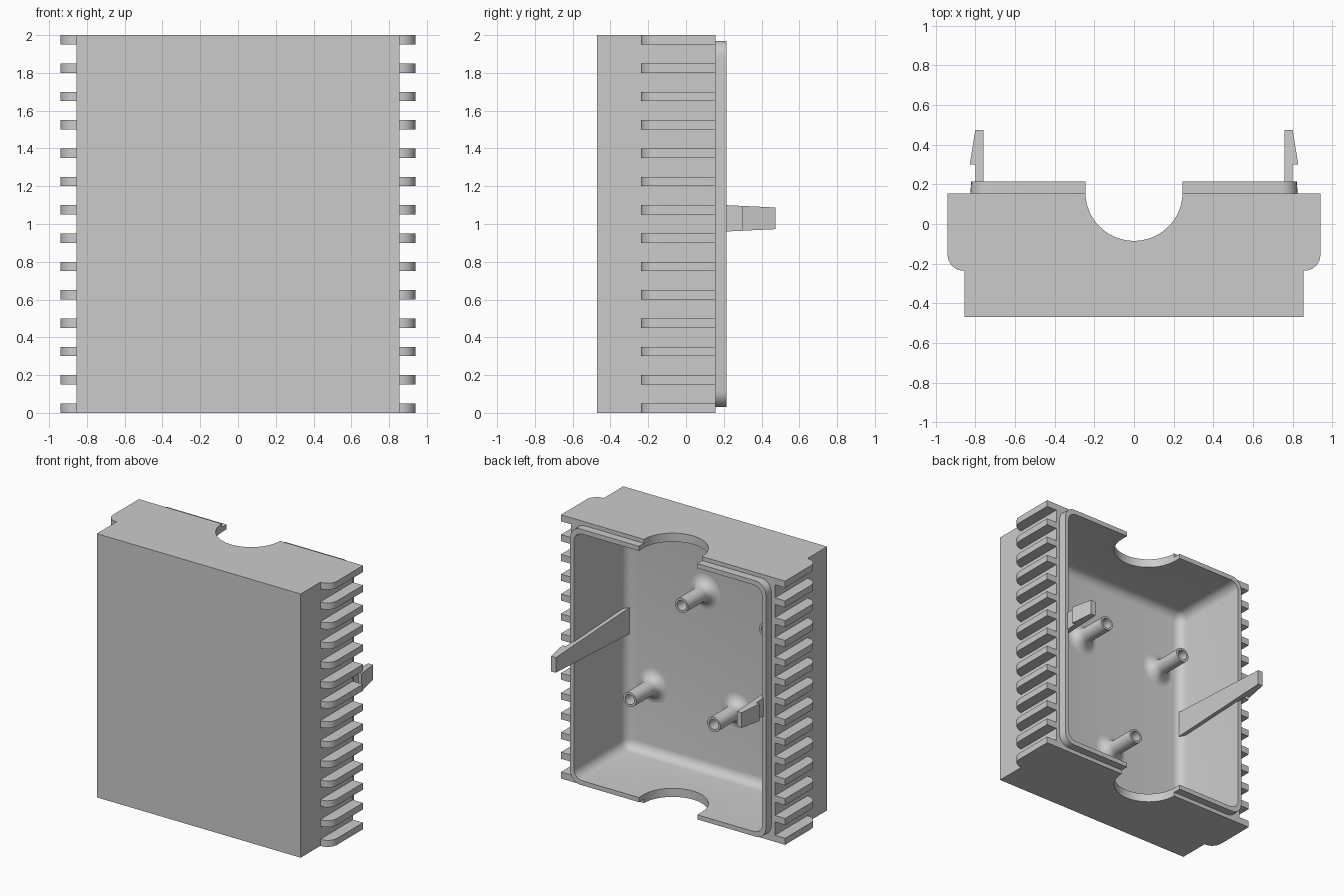
import bpy, bmesh
from math import sin, cos, pi, radians
from mathutils import Matrix, Vector

cube = bpy.data.objects.get("Cube")
if cube:
    bpy.data.objects.remove(cube, do_unlink=True)

grey = bpy.data.materials.new("light_grey_plastic")
grey.use_nodes = True
grey.diffuse_color = (0.6, 0.6, 0.6, 1)
grey.node_tree.nodes["Principled BSDF"].inputs["Base Color"].default_value = (0.6, 0.6, 0.6, 1)

FLOOR, RIM, LIP_TOP, FRONT = -0.42, 0.155, 0.215, -0.47


def finish(name, bm):
    bmesh.ops.recalc_face_normals(bm, faces=bm.faces[:])
    mesh = bpy.data.meshes.new(name)
    bm.to_mesh(mesh)
    bm.free()
    mesh.materials.append(grey)
    ob = bpy.data.objects.new(name, mesh)
    bpy.context.collection.objects.link(ob)
    return ob


def smooth(ob):
    bpy.ops.object.select_all(action="DESELECT")
    ob.select_set(True)
    bpy.context.view_layer.objects.active = ob
    bpy.ops.object.shade_smooth_by_angle(angle=radians(32))


def prism(points, lo, hi):
    """Extrude an xy outline from z = lo to z = hi."""
    bm = bmesh.new()
    face = bm.faces.new([bm.verts.new((x, y, lo)) for x, y in points])
    out = bmesh.ops.extrude_face_region(bm, geom=[face])
    verts = [g for g in out["geom"] if isinstance(g, bmesh.types.BMVert)]
    bmesh.ops.translate(bm, verts=verts, vec=(0, 0, hi - lo))
    return bm


def arc(cx, cy, r, start, end, n):
    angles = [radians(start + (end - start) * i / n) for i in range(n + 1)]
    return [(cx + r * cos(a), cy + r * sin(a)) for a in angles]


def block(half_x, y0, y1, z0, z1, radius=0, round_floor=False):
    """Box with optionally rounded corners along y and a rounded low-y face."""
    bm = bmesh.new()
    bmesh.ops.create_cube(bm, size=1)
    bmesh.ops.scale(bm, verts=bm.verts, vec=(2 * half_x, y1 - y0, z1 - z0))
    bmesh.ops.translate(bm, verts=bm.verts, vec=(0, (y0 + y1) / 2, (z0 + z1) / 2))
    if radius:
        mid = (y0 + y1) / 2
        edges = []
        for e in bm.edges:
            a, b = (v.co.y for v in e.verts)
            if abs(a - b) > 0.01 or (round_floor and a < mid and b < mid):
                edges.append(e)
        bmesh.ops.bevel(bm, geom=edges, offset=radius, segments=6, profile=0.5, affect="EDGES")
    return bm


# Cutters: the inner cavity and the round notch through both end walls
cavity = finish("cavity_cutter", block(0.79, FLOOR, 0.4, 0.065, 1.935, 0.07, True))
notch_outline = arc(0, 0.16, 0.245, 180, 360, 40) + [(0.245, 0.4), (-0.245, 0.4)]
notch = finish("notch_cutter", prism(notch_outline, -0.1, 2.1))


def hollow(ob):
    bpy.context.view_layer.objects.active = ob
    for cutter in (cavity, notch):
        mod = ob.modifiers.new("cut", "BOOLEAN")
        mod.operation, mod.solver, mod.object = "DIFFERENCE", "EXACT", cutter
        bpy.ops.object.modifier_apply(modifier=mod.name)
    smooth(ob)


# Case shell and the raised lip around its opening
hollow(finish("case_shell", block(0.855, FRONT, RIM, 0, 2)))
lip_bm = block(0.825, RIM, LIP_TOP, 0.03, 1.97, 0.085)
for v in lip_bm.verts:
    if v.co.y > RIM + 0.01:
        v.co.x *= 0.995
hollow(finish("opening_lip", lip_bm))
for cutter in (cavity, notch):
    bpy.data.objects.remove(cutter, do_unlink=True)

# Cooling fins and snap clips on both sides
fin_outline = [(0.855, RIM), (0.855, -0.235)] + arc(0.86, -0.155, 0.08, -90, 0, 8) + [(0.94, RIM)]
clip_outline = [(0.76, FLOOR - 0.02), (0.80, FLOOR - 0.02), (0.80, 0.30),
                (0.828, 0.30), (0.80, 0.475), (0.76, 0.475)]
for side, sign in (("left", 1), ("right", -1)):
    for i in range(14):
        z = 0.15 * i
        fin = prism([(sign * x, y) for x, y in fin_outline], z, z + 0.05)
        smooth(finish(f"{side}_fin_{i + 1}", fin))
    clip = prism([(sign * x, y) for x, y in clip_outline], -1, 1)
    for v in clip.verts:
        v.co.z = 1.03 + v.co.z * (0.08 - 0.048 * v.co.y)
    finish(f"{side}_snap_clip", clip)

# Hollow screw posts with flared feet
post_profile = ([(0, FLOOR - 0.03), (0.13, FLOOR - 0.03)]
                + arc(0.13, FLOOR + 0.075, 0.075, 270, 180, 8)
                + [(0.055, -0.14), (0.038, -0.14), (0.038, -0.40), (0, -0.40)])
for i, (x, z) in enumerate([(0.135, 1.415), (-0.57, 1.415), (0.57, 0.585), (-0.135, 0.585)]):
    bm = bmesh.new()
    verts = [bm.verts.new((r, y, 0)) for r, y in post_profile]
    edges = [bm.edges.new(pair) for pair in zip(verts, verts[1:])]
    bmesh.ops.spin(bm, geom=verts + edges, cent=(0, 0, 0), axis=(0, 1, 0),
                   angle=2 * pi, steps=32)
    bmesh.ops.remove_doubles(bm, verts=bm.verts[:], dist=0.0005)
    bmesh.ops.translate(bm, verts=bm.verts[:], vec=(x, 0, z))
    smooth(finish(f"screw_post_{i + 1}", bm))
